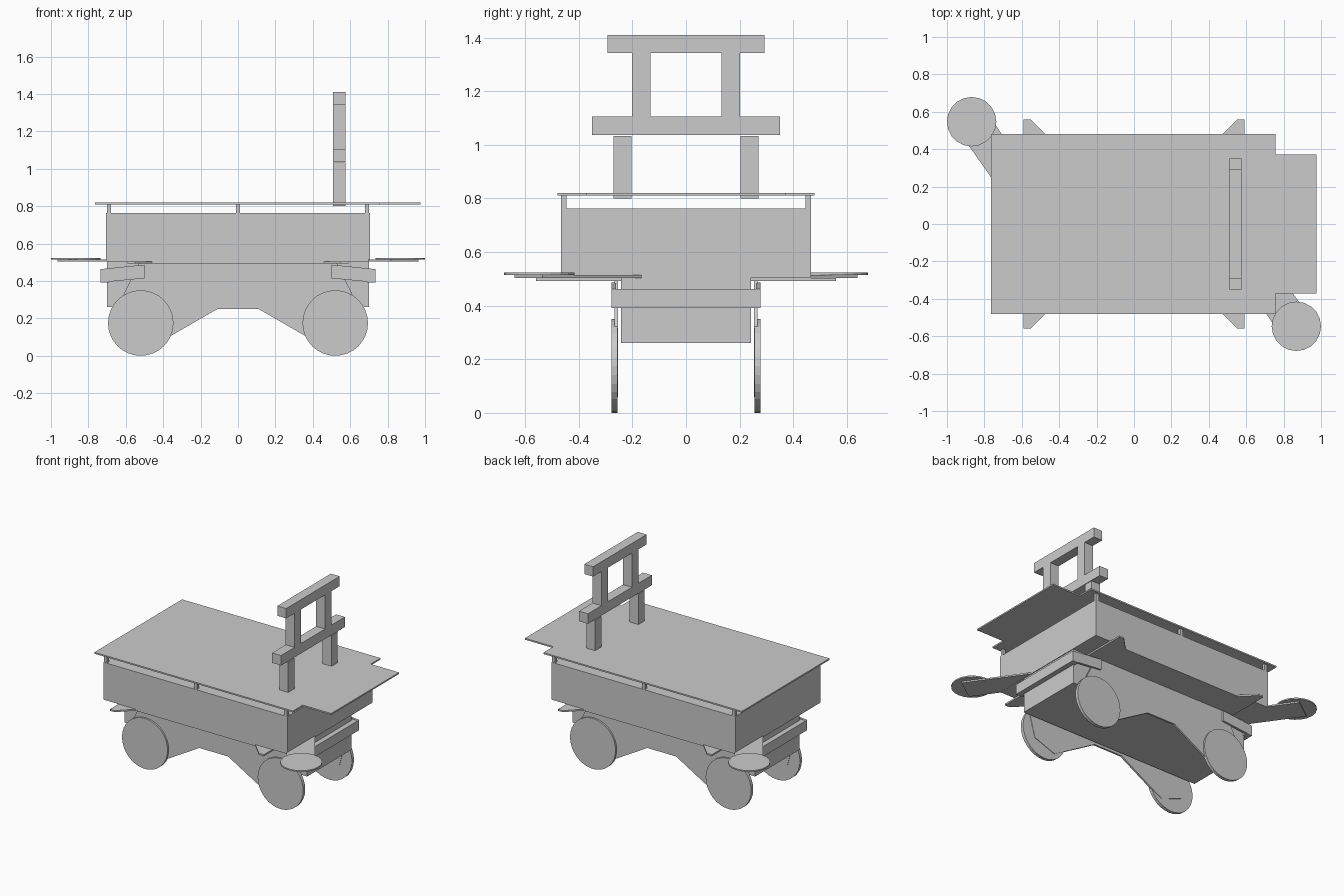
import bpy, bmesh
from math import cos, sin, pi
from mathutils import Vector

if "Cube" in bpy.data.objects:
    bpy.data.objects.remove(bpy.data.objects["Cube"])


def prism(name, pts, lo, hi, axis='Z'):
    """Extrude a 2D profile: axis Z uses (x, y), axis Y uses (x, z)."""
    place = (lambda u, v, w: (u, v, w)) if axis == 'Z' else (lambda u, v, w: (u, w, v))
    bm = bmesh.new()
    a = [bm.verts.new(place(u, v, lo)) for u, v in pts]
    b = [bm.verts.new(place(u, v, hi)) for u, v in pts]
    bm.faces.new(a)
    bm.faces.new(b)
    for i in range(len(pts)):
        j = (i + 1) % len(pts)
        bm.faces.new((a[i], a[j], b[j], b[i]))
    bmesh.ops.recalc_face_normals(bm, faces=bm.faces)
    me = bpy.data.meshes.new(name)
    bm.to_mesh(me)
    bm.free()
    ob = bpy.data.objects.new(name, me)
    bpy.context.collection.objects.link(ob)
    return ob


def box(name, x0, x1, y0, y1, z0, z1):
    return prism(name, [(x0, y0), (x1, y0), (x1, y1), (x0, y1)], z0, z1)


def circle(cx, cy, r, n):
    return [(cx + r * cos(2 * pi * i / n), cy + r * sin(2 * pi * i / n)) for i in range(n)]


def span(s, a, b):
    return tuple(sorted((s * a, s * b)))


# main bodies
box("lower_body", -0.70, 0.70, -0.243, 0.243, 0.26, 0.503)
box("upper_box", -0.705, 0.705, -0.467, 0.467, 0.503, 0.762)

# top deck, with a narrower extension at one end
prism("top_deck", [(-0.765, -0.48), (0.757, -0.48), (0.757, -0.372), (0.975, -0.372),
                   (0.975, 0.372), (0.757, 0.372), (0.757, 0.48), (-0.765, 0.48)], 0.81, 0.82)
for s in (-1, 1):
    for x in (-0.69, 0, 0.69):
        box("deck_post", x - 0.011, x + 0.011, *span(s, 0.445, 0.466), 0.76, 0.811)

# plate under the box, with ears at its corners
half = [(-0.59, 0.56), (-0.552, 0.56), (-0.46, 0.467), (0.46, 0.467), (0.552, 0.56), (0.59, 0.56)]
prism("under_plate", half + [(-x, -y) for x, y in half], 0.492, 0.503)

# side panels and wheels
right = [(0.11, 0.25), (0.37, 0.10), (0.44, 0.06), (0.60, 0.12), (0.64, 0.27), (0.53, 0.492)]
panel = right + [(-x, z) for x, z in reversed(right)]
for s in (-1, 1):
    prism("side_panel", panel, *span(s, 0.253, 0.266), 'Y')
    for x in (-0.52, 0.52):
        prism("wheel", circle(x, 0.175, 0.175, 32), *span(s, 0.256, 0.278), 'Y')

# bumpers wrapping both ends
for e in (-1, 1):
    box("bumper_bar", *span(e, 0.69, 0.735), -0.278, 0.278, 0.392, 0.463)
    for s in (-1, 1):
        arm = [(e * 0.735, 0.392), (e * 0.735, 0.463), (e * 0.50, 0.487), (e * 0.50, 0.414)]
        prism("bumper_arm", arm, *span(s, 0.262, 0.278), 'Y')

# swing arms with round pads at opposite corners
along = Vector((0.577, -0.817))
across = Vector((0.817, 0.577)) * 0.09
end = Vector((-0.892, 0.587))
inner = end + along * 0.58
strip = [end - across, end + across, inner + across, inner - across]
for k in (1, -1):
    prism("swing_arm", [tuple(p * k) for p in strip], 0.504, 0.514)
    prism("round_pad", circle(-0.868 * k, 0.547 * k, 0.132, 20), 0.514, 0.523)

# upright frame on the deck
fx = (0.507, 0.575)
for s in (-1, 1):
    box("frame_leg", *fx, *span(s, 0.204, 0.271), 0.80, 1.033)
    box("frame_upright", *fx, *span(s, 0.132, 0.202), 1.105, 1.342)
box("frame_lower_beam", *fx, -0.35, 0.35, 1.037, 1.106)
box("frame_top_beam", *fx, -0.293, 0.293, 1.342, 1.41)
